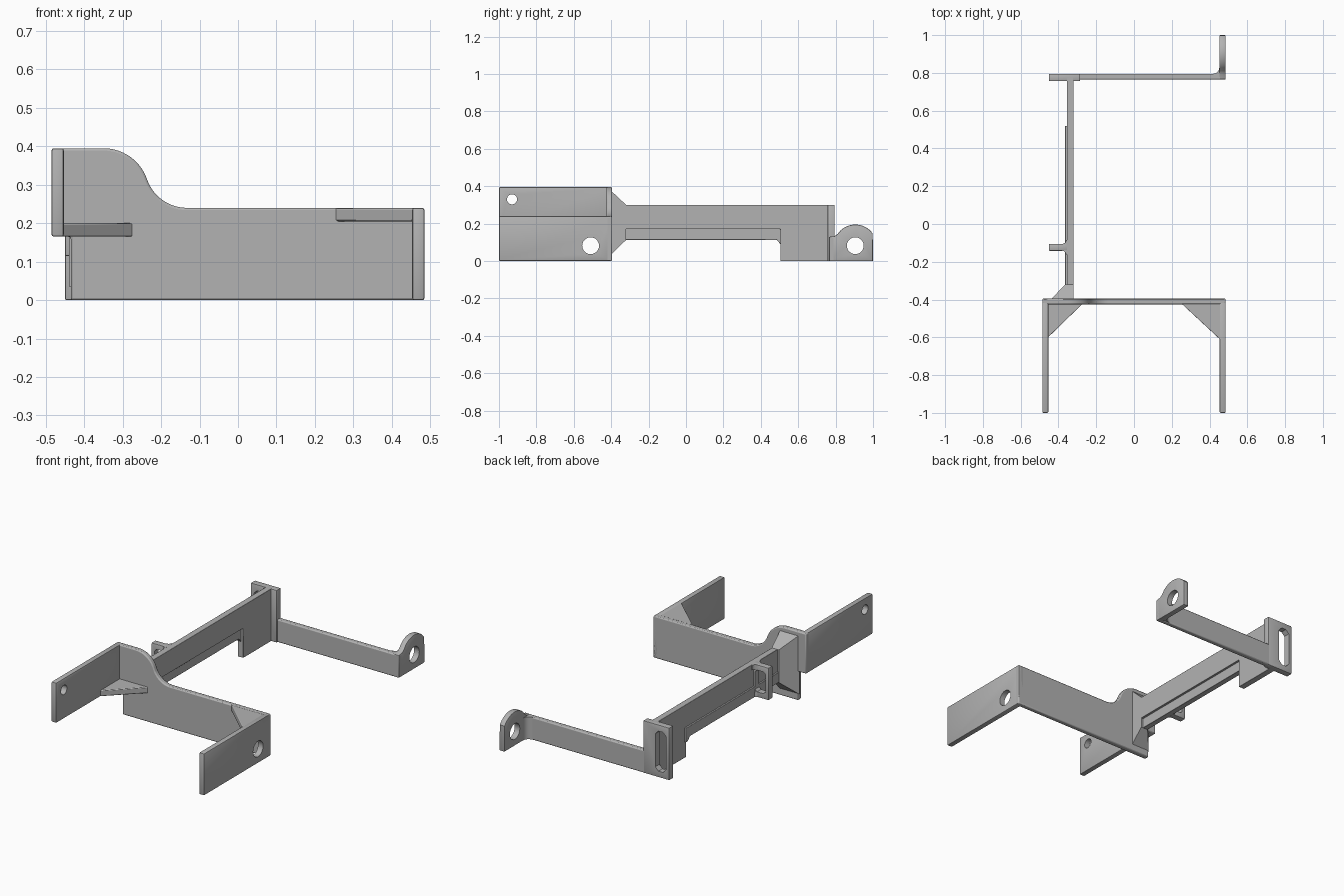
import bpy, bmesh
from math import sin, cos, radians
from mathutils import Vector

cube = bpy.data.objects.get("Cube")
if cube:
    bpy.data.objects.remove(cube)

grey = bpy.data.materials.new("plain_grey")
grey.use_nodes = True
COLOUR = (0.45, 0.45, 0.45, 1)
grey.diffuse_color = COLOUR
grey.node_tree.nodes["Principled BSDF"].inputs["Base Color"].default_value = COLOUR

# Each plane maps profile coordinates (u, v) and depth d to x, y, z
PLANES = {
    "xz": lambda u, v, d: Vector((u, d, v)),
    "yz": lambda u, v, d: Vector((d, u, v)),
    "xy": lambda u, v, d: Vector((u, v, d)),
}


def arc(cx, cy, r, start, end, n=14):
    angles = [radians(start + (end - start) * i / n) for i in range(n + 1)]
    return [(cx + r * cos(a), cy + r * sin(a)) for a in angles]


def rect(u0, u1, v0, v1):
    return [(u0, v0), (u1, v0), (u1, v1), (u0, v1)]


def slot(u0, u1, v0, v1, c):
    """Rectangle with clipped corners."""
    return [(u0 + c, v0), (u1 - c, v0), (u1, v0 + c), (u1, v1 - c),
            (u1 - c, v1), (u0 + c, v1), (u0, v1 - c), (u0, v0 + c)]


def prism(name, plane, profile, d0, d1):
    bm = bmesh.new()
    place = PLANES[plane]
    face = bm.faces.new([bm.verts.new(place(u, v, d0)) for u, v in profile])
    ext = bmesh.ops.extrude_face_region(bm, geom=[face])
    shift = place(0, 0, d1 - d0)
    bmesh.ops.translate(bm, vec=shift,
                        verts=[g for g in ext["geom"] if isinstance(g, bmesh.types.BMVert)])
    bmesh.ops.recalc_face_normals(bm, faces=bm.faces)
    mesh = bpy.data.meshes.new(name)
    bm.to_mesh(mesh)
    bm.free()
    mesh.materials.append(grey)
    obj = bpy.data.objects.new(name, mesh)
    bpy.context.collection.objects.link(obj)
    return obj


def finish(obj):
    bpy.ops.object.select_all(action="DESELECT")
    obj.select_set(True)
    bpy.context.view_layer.objects.active = obj
    bpy.ops.object.shade_smooth_by_angle(angle=radians(35))


def slab(name, plane, profile, d0, d1, bevel=0.006, hole=None):
    """Flat part with softened rims and an optional hole through it."""
    obj = prism(name, plane, profile, d0, d1)
    if bevel:
        mod = obj.modifiers.new("soft_edges", "BEVEL")
        mod.width = bevel
        mod.segments = 2
        mod.limit_method = "ANGLE"
        mod.angle_limit = radians(40)
    if hole:
        cutter = prism(name + "_cutter", plane, hole, d0 - 0.02, d1 + 0.02)
        cut = obj.modifiers.new("hole", "BOOLEAN")
        cut.object = cutter
        cut.solver = "EXACT"
        bpy.context.view_layer.update()
        result = bpy.data.meshes.new_from_object(
            obj.evaluated_get(bpy.context.evaluated_depsgraph_get()))
        obj.modifiers.clear()
        obj.data = result
        bpy.data.objects.remove(cutter)
    finish(obj)
    return obj


def fillet(name, x, y, sx, sy, r, z0, z1):
    """Concave upright corner blend."""
    curve = [(x + sx * (r - r * cos(radians(a))), y + sy * (r - r * sin(radians(a))))
             for a in range(0, 91, 15)]
    e = 0.005
    ends = [(x + sx * r, y - sy * e), (x - sx * e, y - sy * e), (x - sx * e, y + sy * r)]
    slab(name, "xy", curve + ends, z0, z1, 0)


# Front bracket: stepped plate with an S-shaped shoulder
plate = [(-0.435, 0), (0.485, 0), (0.485, 0.24)]
plate += arc(-0.1326, 0.35, 0.11, 270, 199)
plate += arc(-0.35, 0.275, 0.12, 19, 90)[1:]
plate += [(-0.485, 0.395), (-0.485, 0.165), (-0.435, 0.165)]
slab("front_plate", "xz", plate, -0.425, -0.395)

# Forward arms with their pin holes
slab("right_arm", "yz", rect(-1, -0.395, 0.165, 0.395), -0.485, -0.453,
     hole=arc(-0.93, 0.33, 0.027, 0, 345, 23))
slab("left_arm", "yz", rect(-1, -0.395, 0, 0.24), 0.453, 0.485,
     hole=arc(-0.51, 0.082, 0.045, 0, 345, 23))

# Corner gussets
slab("right_gusset", "xy", [(-0.46, -0.605), (-0.27, -0.42), (-0.46, -0.42)], 0.165, 0.2, 0.004)
slab("left_gusset", "xy", [(0.46, -0.615), (0.46, -0.42), (0.25, -0.42)], 0.205, 0.239, 0.004)

# Long rail: tall web with a drop at the rear, and an offset lower strip
web = [(-0.4, 0.17), (0.505, 0.17), (0.505, 0), (0.78, 0), (0.78, 0.3), (-0.4, 0.3)]
slab("rail_web", "yz", web, -0.356, -0.32, 0.002)
strip = [(-0.4, 0.113), (0.485, 0.113), (0.505, 0.09), (0.52, 0.09), (0.52, 0.172), (-0.4, 0.172)]
slab("rail_lower_strip", "yz", strip, -0.365, -0.333, 0.002)

# Flared root where the rail meets the front plate
root = prism("rail_root", "xz", rect(-0.44, -0.32, 0.035, 0.375), -0.4, -0.32)
for v in root.data.vertices:
    if v.co.y > -0.35:
        v.co.x = max(v.co.x, -0.365)
        v.co.z = 0.113 if v.co.z < 0.2 else 0.3
finish(root)

# Cable clip: slotted loop on the outside of the rail
slab("side_clip", "xz", rect(-0.45, -0.345, 0.115, 0.3), -0.142, -0.105, 0.004,
     hole=slot(-0.43, -0.365, 0.145, 0.27, 0.012))
for level, (z0, z1) in {"lower": (0.115, 0.143), "upper": (0.272, 0.3)}.items():
    fillet(f"clip_{level}_back_fillet", -0.36, -0.105, -1, 1, 0.02, z0, z1)
    fillet(f"clip_{level}_front_fillet", -0.36, -0.142, -1, -1, 0.02, z0, z1)

# Rear post with its tall slot
slab("rear_post", "xz", rect(-0.45, -0.285, 0, 0.3), 0.757, 0.795, 0.004,
     hole=slot(-0.43, -0.362, 0.035, 0.265, 0.02))

# Rear strut and the upright ear at its end
slab("rear_strut", "xz", rect(-0.32, 0.485, 0, 0.13), 0.765, 0.795)
ear = [(0.765, 0), (1, 0)] + arc(0.905, 0.08, 0.115, 36, 132)
ear += [(0.811, 0.145), (0.795, 0.133), (0.765, 0.13)]
slab("rear_ear", "yz", ear, 0.452, 0.485, 0.005,
     hole=arc(0.905, 0.082, 0.045, 0, 345, 23))
fillet("ear_corner_fillet", 0.452, 0.795, -1, 1, 0.035, 0.002, 0.13)
